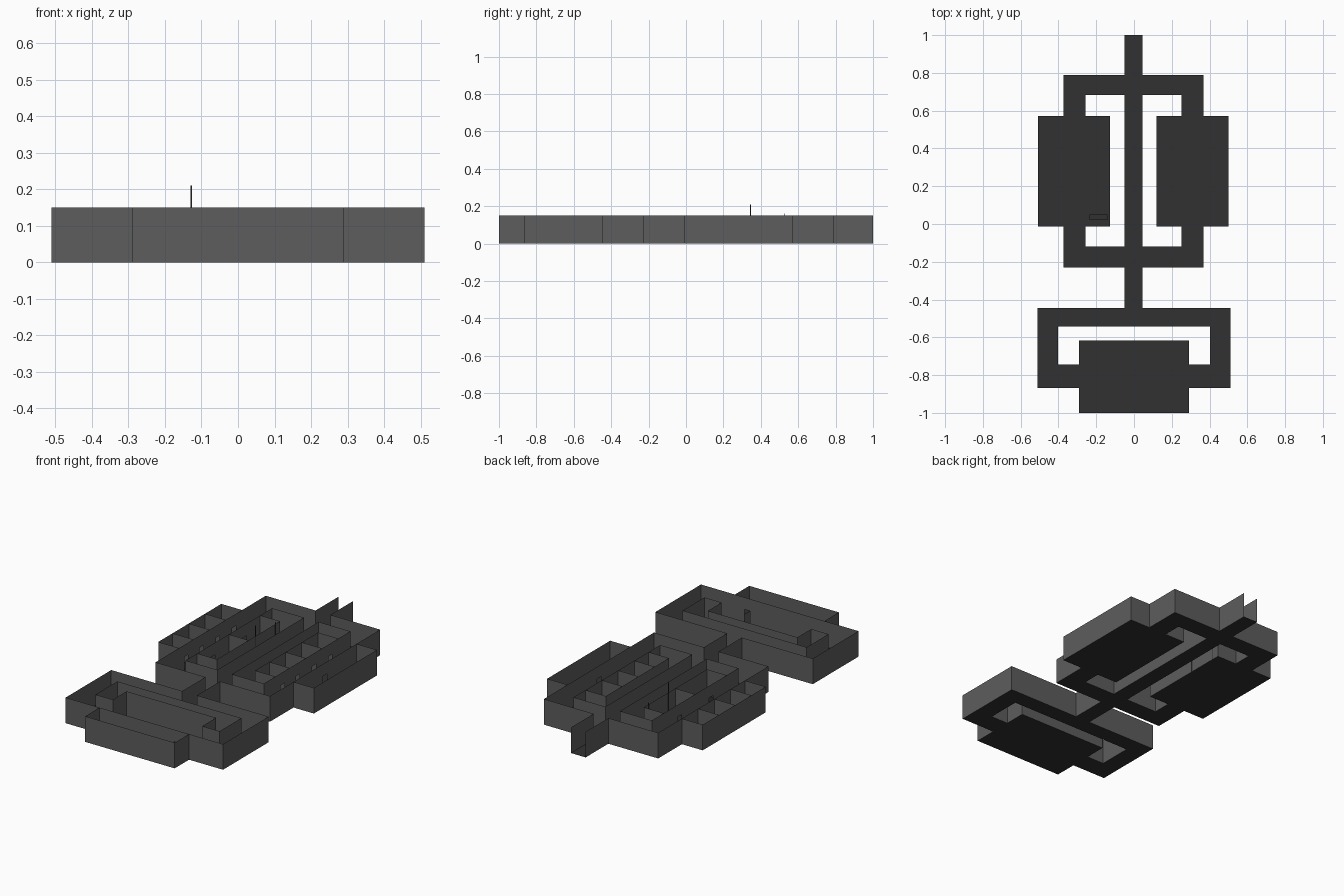
import bpy, bmesh, math

if "Cube" in bpy.data.objects:
    bpy.data.objects.remove(bpy.data.objects["Cube"])

H = 0.15            # wall height
DW, DH = 0.035, 0.08  # doorway width and height


def material(name, v):
    m = bpy.data.materials.new(name)
    m.diffuse_color = (v, v, v, 1)
    m.use_nodes = True
    m.node_tree.nodes["Principled BSDF"].inputs["Base Color"].default_value = m.diffuse_color
    return m


WALL = material("wall_grey", 0.11)
FLOOR = material("floor_charcoal", 0.031)


def finish(name, bm, mat):
    me = bpy.data.meshes.new(name)
    bm.to_mesh(me)
    bm.free()
    me.materials.append(mat)
    ob = bpy.data.objects.new(name, me)
    bpy.context.collection.objects.link(ob)
    return ob


def floor(name, rects):
    """Flat floor from (x0, y0, x1, y1) rectangles."""
    bm = bmesh.new()
    for x0, y0, x1, y1 in rects:
        bm.faces.new([bm.verts.new(p) for p in
                      ((x0, y0, 0), (x1, y0, 0), (x1, y1, 0), (x0, y1, 0))])
    finish(name, bm, FLOOR)


def walls(name, runs):
    """Thin upright walls; each run is (points, door positions along its length)."""
    bm = bmesh.new()

    def panel(a, d, s, e, z0, z1):
        bm.faces.new([bm.verts.new((a[0] + d[0] * t, a[1] + d[1] * t, z))
                      for t, z in ((s, z0), (e, z0), (e, z1), (s, z1))])

    for pts, doors in runs:
        for a, b in zip(pts, pts[1:]):
            length = math.dist(a, b)
            d = ((b[0] - a[0]) / length, (b[1] - a[1]) / length)
            t = 0
            for c in doors:
                panel(a, d, t, c - DW / 2, 0, H)
                panel(a, d, c - DW / 2, c + DW / 2, DH, H)
                t = c + DW / 2
            panel(a, d, t, length, 0, H)
    finish(name, bm, WALL)


# Key plan lines
CL, CR = -0.05, 0.045               # central corridor
RL, RR, RB, RT = -0.373, 0.368, -0.23, 0.79   # ring outer
HL, HR, HB, HT = -0.256, 0.251, -0.12, 0.682  # ring inner
BB, BT = -0.012, 0.571              # cell block ends
OL, IL, IR, OR = -0.508, -0.127, 0.119, 0.50  # cell block sides
LX, LT, LB = 0.51, -0.445, -0.867   # lower ring outer
KX, KT, KB = 0.402, -0.543, -0.745  # lower ring inner
GX, GT = 0.29, -0.617               # hall
cuts = [0.12, 0.27, 0.42]

# Central corridor and upper ring floors
floor("central_corridor_floor", [(CL, LT, CR, 1.0)])
floor("ring_corridor_floor", [
    (RL, RB, HL, RT), (HR, RB, RR, RT),
    (HL, RB, CL, HB), (CR, RB, HR, HB),
    (HL, HT, CL, RT), (CR, HT, HR, RT)])

# Cell and room floors
floor("cell_floors", [(OL, BB, RL, BT), (HL, BB, IL, BT),
                      (HR, BB, IR, BT), (RR, BB, OR, BT)])

# Lower ring and hall floors
floor("lower_ring_floor", [
    (-LX, KT, LX, LT), (-LX, LB, -KX, KT), (KX, LB, LX, KT),
    (-KX, LB, -GX, KB), (GX, LB, KX, KB)])
floor("hall_floor", [(-GX, -1, GX, GT)])

# Central corridor walls, left open at the far end
walls("central_corridor_walls", [
    ([(x, y0), (x, y1)], []) for x in (CL, CR)
    for y0, y1 in ((LT, RB), (HB, HT), (RT, 1.0))])

# Doorways sit in the middle of each cell
edges = [BB] + cuts + [BT]
mids = [(p + q) / 2 for p, q in zip(edges, edges[1:])]
halves = [(BB + 0.28) / 2, (0.28 + BT) / 2]

# Upper ring walls
walls("ring_outer_walls", [
    ([(RL, RB), (RL, RT)], [m - RB for m in mids]),
    ([(RR, RB), (RR, RT)], [0.28 - RB]),
    ([(RL, RB), (CL, RB)], []), ([(CR, RB), (RR, RB)], []),
    ([(RL, RT), (CL, RT)], []), ([(CR, RT), (RR, RT)], [])])
walls("ring_inner_walls", [
    ([(HL, HB), (HL, HT)], [m - HB for m in halves]),
    ([(HR, HB), (HR, HT)], [m - HB for m in mids]),
    ([(HL, HB), (CL, HB)], []), ([(CR, HB), (HR, HB)], []),
    ([(HL, HT), (CL, HT)], []), ([(CR, HT), (HR, HT)], [])])

# Cell block walls and partitions
walls("cell_block_walls", [
    ([(a, BB), (b, BB), (b, BT), (a, BT)], [])
    for a, b in ((RL, OL), (HL, IL), (HR, IR), (RR, OR))])
walls("cell_partitions",
      [([(a, y), (b, y)], []) for y in cuts for a, b in ((OL, RL), (IR, HR))]
      + [([(HL, 0.28), (IL, 0.28)], [])])

# Lower ring walls
walls("lower_ring_outer_walls", [
    ([(CL, LT), (-LX, LT), (-LX, LB), (-GX, LB)], []),
    ([(CR, LT), (LX, LT), (LX, LB), (GX, LB)], [])])
walls("lower_ring_inner_walls", [
    ([(-GX, GT), (-GX, KB), (-KX, KB), (-KX, KT), (KX, KT),
      (KX, KB), (GX, KB), (GX, GT), (-GX, GT)], [])])

# Front hall walls with one doorway to the ring
walls("hall_walls", [
    ([(-GX, LB), (-GX, -1), (GX, -1), (GX, LB)], []),
    ([(-GX, LB), (GX, LB)], [GX + 0.21])])


def box(name, x0, y0, z0, x1, y1, z1, mat):
    bm = bmesh.new()
    bmesh.ops.create_cube(bm, size=1)
    for v in bm.verts:
        v.co = (x1 if v.co.x > 0 else x0, y1 if v.co.y > 0 else y0,
                z1 if v.co.z > 0 else z0)
    finish(name, bm, mat)


# Small fittings in the inner left rooms
box("thin_pole", -0.13, 0.343, 0, -0.126, 0.347, 0.21, FLOOR)
box("short_pole", -0.13, 0.526, 0, -0.126, 0.530, 0.16, FLOOR)
box("low_bench", -0.235, 0.02, 0, -0.14, 0.05, 0.03, FLOOR)
